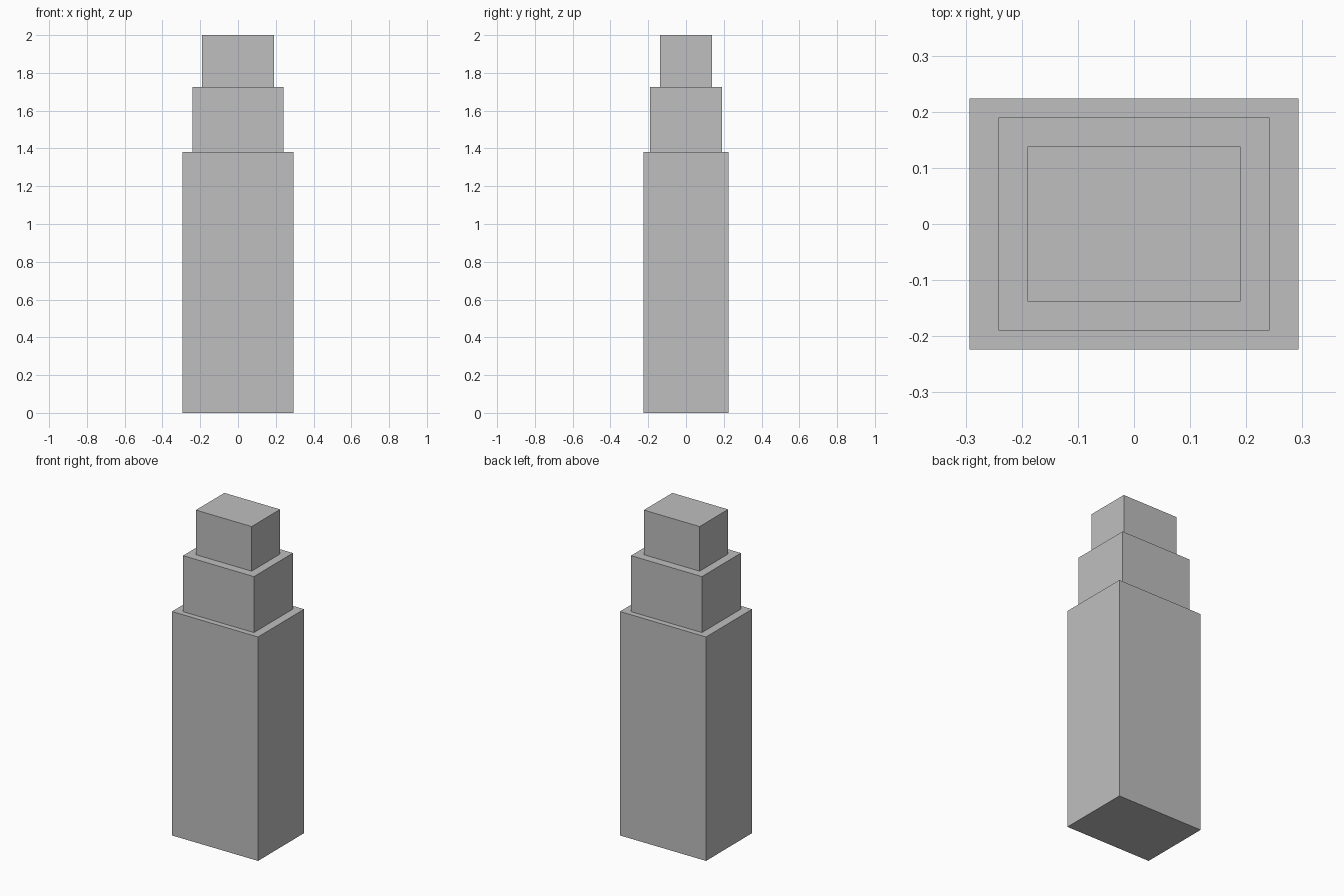
import bpy

if "Cube" in bpy.data.objects:
    bpy.data.objects.remove(bpy.data.objects["Cube"])

# Single plain grey for the whole tower
grey = bpy.data.materials.new("plain_grey")
grey.diffuse_color = (0.52, 0.52, 0.52, 1.0)
grey.use_nodes = True
grey.node_tree.nodes["Principled BSDF"].inputs["Base Color"].default_value = grey.diffuse_color


def add_tier(name, width, depth, bottom, top):
    """Add a square-edged block between two heights."""
    bpy.ops.mesh.primitive_cube_add(size=1, location=(0, 0, (bottom + top) / 2))
    tier = bpy.context.object
    tier.name = name
    tier.scale = (width, depth, top - bottom)
    bpy.ops.object.transform_apply(location=False, rotation=False, scale=True)
    tier.data.materials.append(grey)


# Three stacked tiers, each set back from the one below
add_tier("lower_tier", 0.587, 0.448, 0.0, 1.38)
add_tier("middle_tier", 0.483, 0.38, 1.38, 1.725)
add_tier("upper_tier", 0.38, 0.277, 1.725, 2.0)
